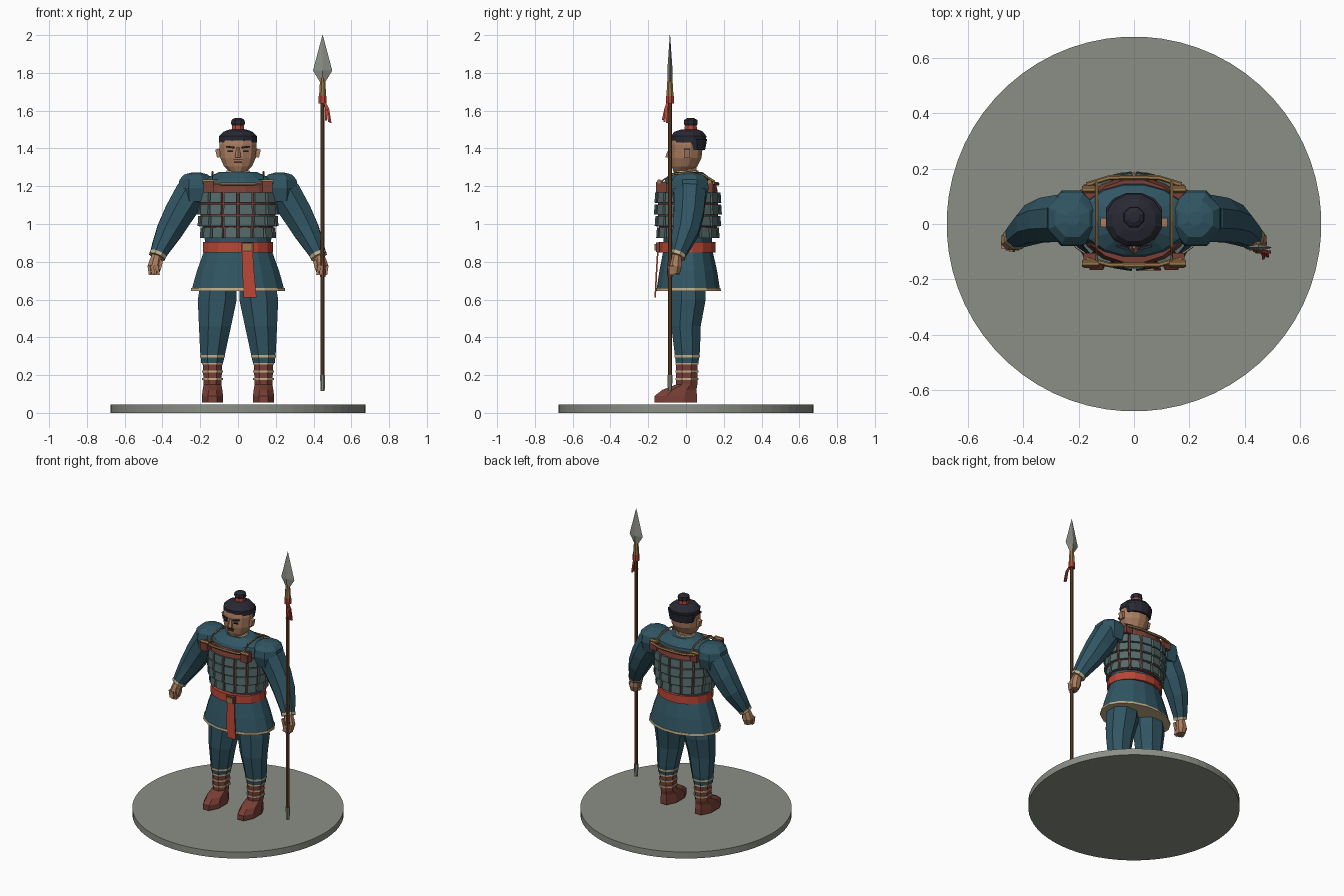
import bpy, bmesh, math
from mathutils import Vector, Matrix

def material(name, rgb):
    m = bpy.data.materials.new(name)
    m.diffuse_color = (*rgb, 1)
    return m

TEAL = material("teal_cloth", (0.030, 0.092, 0.125))
PLATE = material("grey_green_plate", (0.095, 0.150, 0.150))
RED = material("red_cloth", (0.48, 0.060, 0.035))
LEATHER = material("red_brown_leather", (0.190, 0.050, 0.036))
SKIN = material("skin", (0.40, 0.205, 0.115))
HAIR = material("dark_hair", (0.022, 0.022, 0.035))
CREAM = material("cream_trim", (0.53, 0.42, 0.25))
GOLD = material("dull_gold", (0.32, 0.185, 0.070))
WOOD = material("brown_wood", (0.130, 0.058, 0.024))
STONE = material("grey_stone", (0.26, 0.275, 0.235))

def finish(name, bm, mat):
    bmesh.ops.recalc_face_normals(bm, faces=bm.faces)
    me = bpy.data.meshes.new(name)
    bm.to_mesh(me)
    bm.free()
    me.materials.append(mat)
    ob = bpy.data.objects.new(name, me)
    bpy.context.collection.objects.link(ob)
    return ob

def skin_rings(name, rings, mat):
    """Join rings of points into a closed skin with end caps."""
    bm = bmesh.new()
    vs = [[bm.verts.new(p) for p in r] for r in rings]
    n = len(vs[0])
    for a, b in zip(vs, vs[1:]):
        for i in range(n):
            bm.faces.new((a[i], a[(i + 1) % n], b[(i + 1) % n], b[i]))
    bm.faces.new(vs[0])
    bm.faces.new(vs[-1])
    return finish(name, bm, mat)

def loft(name, rows, mat, n=8, x=0.0):
    """Stack of horizontal ellipses: rows of (z, y, rx, ry)."""
    ang = [2 * math.pi * (i + 0.5) / n for i in range(n)]
    k = 1 / math.cos(math.pi / n)
    return skin_rings(name, [[(x + rx * k * math.cos(a), y + ry * k * math.sin(a), z)
                              for a in ang] for z, y, rx, ry in rows], mat)

def tube(name, pts, radii, mat, n=8):
    """Tube along a path, one radius per point."""
    pts = [Vector(p) for p in pts]
    rings = []
    for i, p in enumerate(pts):
        d = (pts[min(i + 1, len(pts) - 1)] - pts[max(i - 1, 0)]).normalized()
        ref = Vector((0, 1, 0)) if abs(d.y) < 0.9 else Vector((0, 0, 1))
        u = d.cross(ref).normalized()
        v = u.cross(d)
        rings.append([p + radii[i] * (u * math.cos(t) + v * math.sin(t))
                      for t in (2 * math.pi * (j + 0.5) / n for j in range(n))])
    return skin_rings(name, rings, mat)

def add_box(bm, loc, size, rot=Matrix.Identity(4)):
    bmesh.ops.create_cube(bm, size=1, matrix=Matrix.Translation(loc) @ rot @ Matrix.Diagonal((*size, 1)))

def box(name, loc, size, mat, rot=Matrix.Identity(4)):
    bm = bmesh.new()
    add_box(bm, loc, size, rot)
    return finish(name, bm, mat)

def rot(axis, deg):
    return Matrix.Rotation(math.radians(deg), 4, axis)

# Round stand
loft("stand", [(0, 0, 0.675, 0.675), (0.045, 0, 0.675, 0.675)], STONE, 64)

# Legs, boots and bindings
for s, side in ((-1, "right"), (1, "left")):
    x = 0.135 * s
    loft(side + "_boot", [(0.055, -0.054, 0.056, 0.112), (0.09, -0.054, 0.056, 0.112), (0.122, -0.035, 0.052, 0.09),
                          (0.15, 0.003, 0.047, 0.057), (0.28, 0.005, 0.052, 0.056)], LEATHER, 8, x)
    for z in (0.18, 0.22, 0.26):
        loft(side + "_boot_cord", [(z - 0.005, 0.005, 0.055, 0.061), (z + 0.005, 0.005, 0.055, 0.061)], CREAM, 8, x)
    leg = loft(side + "_trouser", [(0.265, 0.006, 0.058, 0.060), (0.33, 0.006, 0.068, 0.068), (0.46, 0.0, 0.085, 0.078),
                                   (0.60, 0.014, 0.103, 0.090), (0.75, 0.014, 0.09, 0.09)], TEAL, 8, 0)
    for v in leg.data.vertices:  # legs lean inward toward the hips
        v.co.x += s * (0.137 - 0.085 * max(0, v.co.z - 0.28))
    loft(side + "_trouser_cord", [(0.294, 0.006, 0.066, 0.068), (0.306, 0.006, 0.066, 0.068)], CREAM, 8, x)

# Tunic skirt, hem and torso
loft("tunic_skirt", [(0.652, 0.012, 0.245, 0.168), (0.75, 0.012, 0.218, 0.153), (0.87, 0.01, 0.175, 0.128)], TEAL, 16)
loft("skirt_hem", [(0.645, 0.012, 0.250, 0.173), (0.660, 0.012, 0.248, 0.171)], CREAM, 16)
loft("tunic_body", [(0.85, 0.01, 0.172, 0.125), (0.95, 0.01, 0.178, 0.13), (1.10, 0.01, 0.195, 0.14),
                    (1.18, 0.01, 0.21, 0.14), (1.235, 0.015, 0.19, 0.125), (1.275, 0.012, 0.10, 0.075)], TEAL, 16)

# Belt, buckle and hanging sash end
loft("belt", [(0.85, 0.005, 0.186, 0.152), (0.905, 0.005, 0.184, 0.150)], RED, 16)
box("belt_buckle", (0.05, -0.150, 0.877), (0.062, 0.02, 0.05), LEATHER)
box("buckle_plate", (0.05, -0.158, 0.877), (0.045, 0.018, 0.035), GOLD)
skin_rings("sash_end", [[(x0, y, z), (x1, y, z), (x1, y + 0.008, z + dz), (x0, y + 0.008, z + dz)]
                        for x0, x1, y, z, dz in ((0.022, 0.078, -0.153, 0.86, 0), (0.023, 0.085, -0.160, 0.75, 0),
                                                 (0.030, 0.098, -0.167, 0.612, 0))], RED)

# Armour backing and rows of small plates
loft("armour_backing", [(0.925, 0.01, 0.180, 0.148), (1.06, 0.01, 0.200, 0.160), (1.17, 0.01, 0.200, 0.158),
                        (1.215, 0.01, 0.183, 0.148)], LEATHER, 16)
plates = bmesh.new()
cols = 16
for row in range(4):
    z = 0.953 + row * 0.062
    rx, ry = ((0.190, 0.156), (0.202, 0.164), (0.208, 0.168), (0.206, 0.165))[row]
    for c in range(cols):
        a = 2 * math.pi * (c + 0.5) / cols
        p = Vector((rx * math.cos(a), 0.01 + ry * math.sin(a), z))
        t = Vector((-rx * math.sin(a), ry * math.cos(a), 0))
        width = t.length * 2 * math.pi / cols * 0.84
        turn = Matrix.Rotation(math.atan2(t.y, t.x), 4, 'Z') @ rot('X', -4)
        add_box(plates, p, (width, 0.016, 0.054), turn)
finish("armour_plates", plates, PLATE)

# Neck trim, front and back cords, shoulder straps with toggles
for y, side in ((-0.147, "front"), (0.167, "back")):
    tube(side + "_armour_cord", [(-0.17, y * 0.85, 1.217), (-0.09, y, 1.213), (0, y * 1.01, 1.211), (0.09, y, 1.213),
                                 (0.17, y * 0.85, 1.217)], [0.009] * 5, GOLD, 6)
for s, side in ((-1, "right"), (1, "left")):
    tube(side + "_shoulder_strap_edge", [(0.135 * s, y, z) for y, z in ((-0.13, 1.225), (-0.08, 1.262), (0.01, 1.275),
                                                                      (0.09, 1.262), (0.15, 1.225))], [0.006] * 5, GOLD, 5)
    for y, end in ((-0.132, "front"), (0.115, "back")):
        box(f"{side}_{end}_strap", (0.157 * s, y, 1.195), (0.052, 0.055, 0.055), LEATHER)
        tube(f"{side}_{end}_toggle", [(0.126 * s, y * 1.08, 1.225), (0.188 * s, y * 1.08, 1.225)], [0.012] * 2, GOLD, 6)
loft("collar", [(1.262, 0.0, 0.072, 0.066), (1.284, 0.004, 0.060, 0.058)], CREAM, 10)

# Sleeves, shoulders and hands
for s, side in ((-1, "right"), (1, "left")):
    def mir(pts):
        return [(px * s, py, pz) for px, py, pz in pts]
    loft(side + "_shoulder", [(1.12, 0.02, 0.085, 0.085), (1.19, 0.02, 0.095, 0.10), (1.235, 0.02, 0.088, 0.092),
                              (1.262, 0.02, 0.062, 0.066), (1.272, 0.02, 0.025, 0.025)], TEAL, 8, 0.222 * s)
    tube(side + "_sleeve", mir([(0.21, 0.02, 1.21), (0.25, 0.02, 1.16), (0.31, 0.015, 1.06), (0.362, 0.0, 0.965),
                                (0.405, -0.03, 0.88), (0.427, -0.048, 0.832)]),
         [0.075, 0.092, 0.086, 0.075, 0.056, 0.044], TEAL)
    tube(side + "_cuff", mir([(0.422, -0.044, 0.842), (0.429, -0.050, 0.826)]), [0.049, 0.047], CREAM)
    tube(side + "_palm", mir([(0.428, -0.048, 0.835), (0.436, -0.054, 0.805), (0.442, -0.058, 0.775), (0.443, -0.06, 0.735)]),
         [0.028, 0.034, 0.039, 0.027], SKIN)
    fingers = bmesh.new()
    for i in range(4):
        add_box(fingers, (s * (0.424 + 0.015 * i), -0.088 + 0.006 * abs(i - 1), 0.755), (0.013, 0.026, 0.05), rot('Y', 8 * s))
    add_box(fingers, (s * 0.411, -0.074, 0.785), (0.018, 0.022, 0.05), rot('Y', -14 * s))
    finish(side + "_fingers", fingers, SKIN)

# Head, hair and topknot
loft("neck", [(1.24, 0.005, 0.052, 0.05), (1.33, 0.005, 0.05, 0.05)], SKIN)
loft("head", [(1.275, -0.02, 0.042, 0.045), (1.305, -0.008, 0.074, 0.068), (1.35, 0.0, 0.094, 0.082),
              (1.42, 0.004, 0.099, 0.086), (1.47, 0.008, 0.088, 0.08)], SKIN, 12)
loft("hair_cap", [(1.432, 0.014, 0.101, 0.090), (1.465, 0.014, 0.101, 0.094), (1.488, 0.014, 0.078, 0.076),
                  (1.500, 0.02, 0.045, 0.045)], HAIR, 12)
loft("hair_back", [(1.392, 0.043, 0.088, 0.058), (1.45, 0.038, 0.101, 0.074)], HAIR, 12)
loft("topknot_band", [(1.494, 0.025, 0.034, 0.034), (1.522, 0.025, 0.031, 0.031)], RED)
loft("topknot", [(1.518, 0.025, 0.030, 0.030), (1.532, 0.025, 0.037, 0.037), (1.550, 0.025, 0.035, 0.035),
                 (1.561, 0.025, 0.018, 0.018)], HAIR)

# Face details
loft("nose", [(1.352, -0.084, 0.016, 0.022), (1.368, -0.082, 0.014, 0.020), (1.405, -0.078, 0.007, 0.009)], SKIN, 6)
box("mouth", (0, -0.083, 0.0 + 1.327), (0.042, 0.012, 0.006), LEATHER)
box("moustache", (0, -0.086, 1.340), (0.048, 0.009, 0.004), HAIR)
for s, side in ((-1, "right"), (1, "left")):
    box(side + "_ear", (0.104 * s, 0.005, 1.375), (0.024, 0.032, 0.045), SKIN, rot('Y', 12 * s))
    box(side + "_eye", (0.040 * s, -0.082, 1.385), (0.028, 0.009, 0.008), HAIR, rot('Z', 12 * s))
    box(side + "_brow", (0.042 * s, -0.084, 1.407), (0.044, 0.010, 0.009), HAIR, rot('Z', 15 * s) @ rot('Y', -7 * s))

# Spear: shaft, foot cap, socket, blade and tassel
sx, sy = 0.448, -0.085
loft("spear_shaft", [(0.12, sy, 0.011, 0.011), (1.70, sy, 0.011, 0.011)], WOOD, 8, sx)
loft("spear_foot", [(0.115, sy, 0.011, 0.011), (0.20, sy, 0.0135, 0.0135)], STONE, 8, sx)
loft("spear_grip", [(0.72, sy, 0.014, 0.014), (0.80, sy, 0.014, 0.014)], LEATHER, 8, sx)
loft("spear_socket", [(1.675, sy, 0.019, 0.019), (1.775, sy, 0.013, 0.013)], GOLD, 8, sx)
loft("tassel_band", [(1.637, sy, 0.021, 0.021), (1.677, sy, 0.021, 0.021)], RED, 8, sx)
skin_rings("spear_blade", [[(sx + w, sy, z), (sx, sy + t, z), (sx - w, sy, z), (sx, sy - t, z)]
                           for z, w, t in ((1.755, 0.016, 0.012), (1.812, 0.051, 0.014), (2.0, 0.001, 0.001))], STONE)
for i, (dx, dy, dz) in enumerate(((0.018, -0.03, -0.095), (0.034, -0.022, -0.105), (0.042, -0.008, -0.11))):
    tube(f"tassel_strip_{i}", [(sx + 0.008, sy - 0.012, 1.65), (sx + 0.012 + dx * 0.4, sy - 0.012 + dy * 0.4, 1.61),
                               (sx + dx, sy - 0.008 + dy, 1.645 + dz)], [0.006, 0.008, 0.007], RED, 4)
